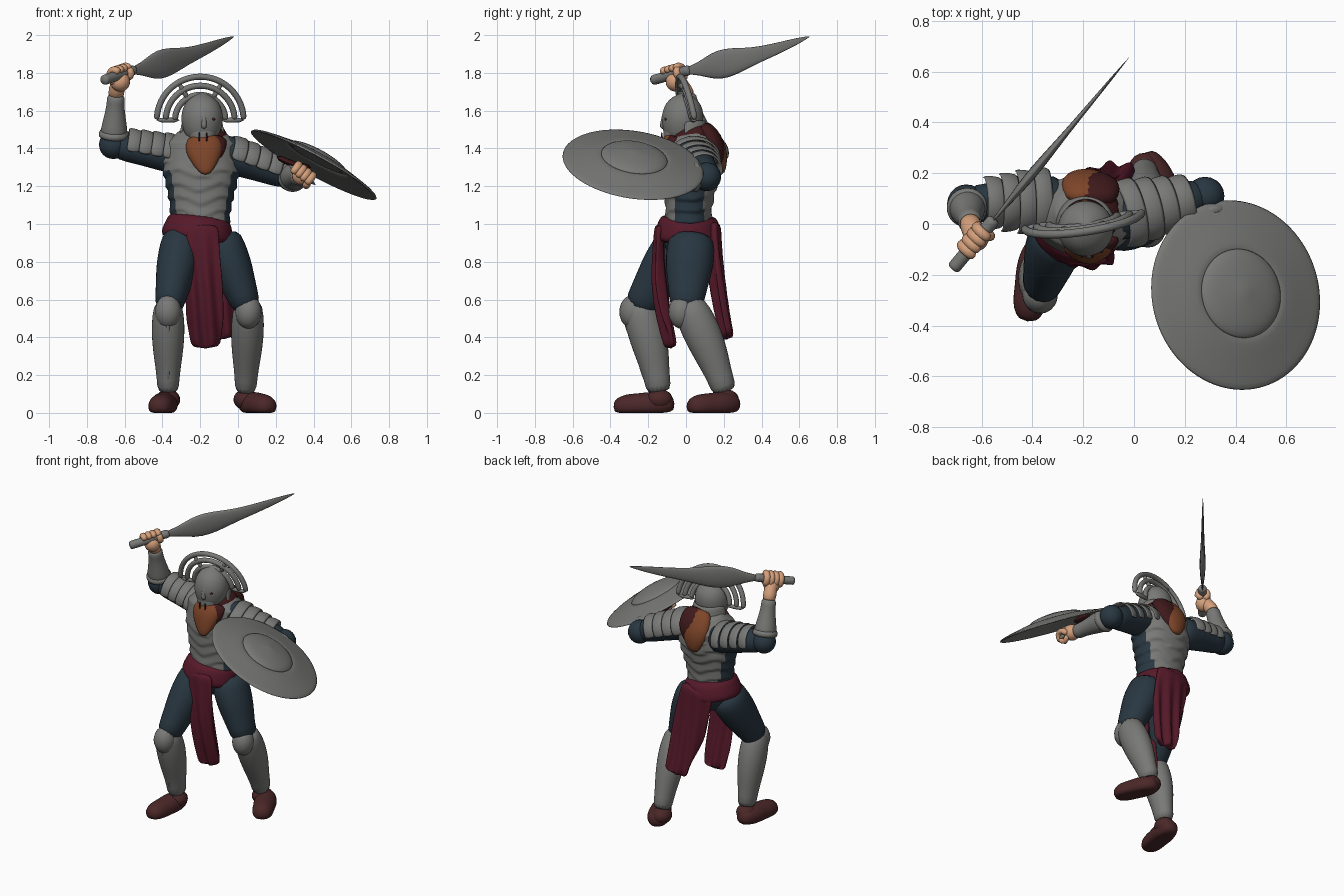
import bpy, bmesh, math
from mathutils import Vector

if "Cube" in bpy.data.objects:
    bpy.data.objects.remove(bpy.data.objects["Cube"])


def material(name, *rgb):
    made = bpy.data.materials.new(name)
    made.use_nodes = True
    made.diffuse_color = (*rgb, 1)
    made.node_tree.nodes["Principled BSDF"].inputs["Base Color"].default_value = (*rgb, 1)
    return made


steel = material("steel grey", .19, .19, .185)
blue = material("dark blue cloth", .022, .038, .053)
maroon = material("maroon cloth", .095, .01, .023)
leather = material("brown leather", .07, .02, .021)
skin = material("skin", .66, .35, .2)
hair = material("ginger hair", .21, .06, .022)
dark = material("dark red lining", .05, .01, .011)
X, Y, Z = Vector((1, 0, 0)), Vector((0, 1, 0)), Vector((0, 0, 1))


def finish(name, bm, mat, thick=0, smooth=True):
    bmesh.ops.recalc_face_normals(bm, faces=bm.faces)
    mesh = bpy.data.meshes.new(name)
    bm.to_mesh(mesh)
    bm.free()
    mesh.materials.append(mat)
    for face in mesh.polygons:
        face.use_smooth = True
    ob = bpy.data.objects.new(name, mesh)
    bpy.context.collection.objects.link(ob)
    if thick:
        shell = ob.modifiers.new("thickness", 'SOLIDIFY')
        shell.thickness, shell.offset = thick, 0
    if smooth:
        ob.modifiers.new("smooth", 'SUBSURF').levels = 1
    return ob


def loft(name, points, radii, mat, depth=1, hint=X, sides=16, arc=0, cap=True, thick=0):
    """Skin ellipses along points; radii lie along the hint, arc opens the section."""
    bm, rows = bmesh.new(), []
    last = len(points) - 1
    for i, (point, radius) in enumerate(zip(points, radii)):
        tangent = (points[min(i + 1, last)] - points[max(i - 1, 0)]).normalized()
        u = (hint - tangent * hint.dot(tangent)).normalized()
        v = tangent.cross(u) * depth
        if arc:
            angles = [math.radians(arc) * (2 * k / sides - 1) for k in range(sides + 1)]
        else:
            angles = [math.tau * k / sides for k in range(sides)]
        rows.append([bm.verts.new(point + (u * math.cos(a) + v * math.sin(a)) * radius) for a in angles])
    count = len(rows[0])
    for low, high in zip(rows, rows[1:]):
        for k in range(count - 1 if arc else count):
            j = (k + 1) % count
            bm.faces.new((low[k], low[j], high[j], high[k]))
    if cap and not arc:
        bm.faces.new(rows[0])
        bm.faces.new(rows[-1])
    return finish(name, bm, mat, thick)


def part(name, start, end, radii, mat, bow=Vector(), fine=1, **options):
    """Loft with evenly spaced radii between two points, bowed sideways in the middle."""
    start, end = Vector(start), Vector(end)
    steps = (len(radii) - 1) * fine
    points, sizes = [], []
    for i in range(steps + 1):
        t = i / steps
        k = min(i // fine, len(radii) - 2)
        points.append(start.lerp(end, t) + bow * math.sin(math.pi * t))
        sizes.append(radii[k] + (radii[k + 1] - radii[k]) * (i / fine - k))
    return loft(name, points, sizes, mat, **options)


def rod(name, points, radius, mat, **options):
    return loft(name, points, [radius] * len(points), mat, **options)


def ball(name, loc, size, mat):
    bm = bmesh.new()
    bmesh.ops.create_uvsphere(bm, u_segments=20, v_segments=12, radius=1)
    for vert in bm.verts:
        vert.co = Vector(loc) + Vector(a * b for a, b in zip(vert.co, size))
    return finish(name, bm, mat, smooth=False)


def hand(side, center, axis, back):
    """Fist closed around an axis, with the wrist towards back."""
    back = (back - axis * back.dot(axis)).normalized()
    out = axis.cross(back)
    for i in range(4):
        knuckle = center + axis * (i - 1.5) * .031
        curl = [knuckle + (back * math.cos(a) + out * math.sin(a)) * .042 for a in range(5)]
        rod(f"{side}_finger_{i + 1}", curl, .023, skin, hint=axis, sides=8)
    tip = center + axis * .05
    rod(f"{side}_thumb", [tip + back * .04, tip - out * .05, tip - back * .04], .022, skin, hint=axis, sides=8)
    ball(f"{side}_palm", center + back * .04, [.052] * 3, skin)


# Torso: wavy steel bands in front and back, cloth at the flanks
torso = part("cuirass", (-.2, .01, 1), (-.19, .06, 1.5), (.15, .155, .17, .19, .2, .2, .11), steel,
             bow=Y * -.01, fine=7, depth=.76, sides=40)
torso.data.materials.append(blue)
for vert in torso.data.vertices:
    x, y, z = vert.co.x + .2, vert.co.y, vert.co.z
    if z < 1.34:
        wave = (z + .02 * math.cos(x * 28)) / .07
        push = 1 + .09 * (1 - wave % 1)
        vert.co.x, vert.co.y = x * push - .2, y * push
for face in torso.data.polygons:
    c = face.center
    if abs(c.y - .02) < .075 and c.z < 1.28 and abs(c.x + .2) > .1:
        face.material_index = 1

# Beard and hair, each backed by a dark lining towards the left
part("beard", (-.185, -.06, 1.47), (-.17, -.15, 1.26), (.08, .1, .1, .08, .055, .02), hair, depth=.55)
part("back_hair", (-.19, .09, 1.53), (-.19, .19, 1.26), (.07, .095, .1, .07, .03), hair, bow=Y * .03, depth=.5)
part("neck_lining", (-.17, .04, 1.42), (-.18, .02, 1.53), (.145, .12, .07), dark)
part("beard_lining", (-.15, -.05, 1.47), (-.15, -.1, 1.33), (.09, .095, .08, .05), dark, depth=.5)
part("hair_lining", (-.15, .08, 1.53), (-.16, .18, 1.3), (.07, .1, .1, .07, .03), dark, bow=Y * .025, depth=.55)

# Helmet with long face plate and neck guard
head = Vector((-.19, 0, 1.55))
part("helmet", head - Y * .035 - Z * .12, head + Z * .15, (.06, .09, .103, .112, .11, .1, .075, .01), steel, sides=24)
part("neck_guard", head - Z * .1, head, (.12, .108, .1), steel, hint=Y, arc=95, thick=.014)
part("nose_guard", head + Vector((.01, -.112, .05)), head + Vector((.01, -.126, -.05)), (.012, .014, .02), steel, sides=8)
part("face_plate", head + Vector((0, -.06, -.02)), head + Vector((.005, -.08, -.15)), (.075, .073, .065, .04), steel,
     depth=.75)
for turn in (-1, 1):
    ball("eye_slot", head + Vector((turn * .04 + .01, -.105, .005)), (.02, .01, .009), dark)
    slot = head + X * (turn * .02 + .005) - Y * .128
    rod("mouth_slot", [slot - Z * .06, slot - Z * .12], .006, dark, sides=8)


# Transverse crest of three arches and four spokes
def crest(radius, turn):
    x, z = radius * math.cos(turn), radius * math.sin(turn)
    return head + Vector((x - .01, x * .14 - z * .2 + .015, z))


for radius in (.134, .183, .231):
    rod("crest_arch", [crest(radius, math.pi * i / 18) for i in range(19)], .018, steel, hint=Y, sides=8)
for i in range(4):
    rod("crest_spoke", [crest(radius, math.pi * i / 3) for radius in (.1, .24)], .016, steel, hint=Y, sides=8)

# Joints of the pose
pose = {
    "right": dict(shoulder=(-.36, .09, 1.37), elbow=(-.66, .08, 1.42), wrist=(-.645, 0, 1.7),
                  hip=(-.29, 0, .95), knee=(-.37, -.26, .6), ankle=(-.37, -.14, .1),
                  heel=(-.375, -.06, .05), toe=(-.42, -.385, .03)),
    "left": dict(shoulder=(-.03, .04, 1.36), elbow=(.28, .11, 1.25), wrist=(.33, -.2, 1.25),
                 hip=(-.1, .03, .95), knee=(.055, 0, .6), ankle=(.04, .21, .1),
                 heel=(.035, .28, .05), toe=(.17, .01, .03)),
}

# Sword line and shield grip line
hilt, blade = Vector((-.716, -.18, 1.76)), Vector((.7, .84, .235)).normalized()
grip, slope = Vector((.34, -.25, 1.26)), Vector((.8, 0, -.6))
holds = {"right": (hilt + blade * .15, blade), "left": (grip, slope)}

for side, joints in pose.items():
    j = {key: Vector(value) for key, value in joints.items()}
    upper = lambda t: j["shoulder"].lerp(j["elbow"], t)
    fore = lambda t: j["elbow"].lerp(j["wrist"], t)

    # Arm
    part(f"{side}_sleeve", upper(-.3), j["elbow"], (.1, .1, .095, .085, .08, .07), blue, hint=Z)
    ball(f"{side}_elbow", j["elbow"], [.076] * 3, blue)
    for i in range(4):
        t = i * .21 - .1
        part(f"{side}_shoulder_plate_{i + 1}", upper(t), upper(t + .25), (.1 - i * .003, .109 - i * .003), steel,
             depth=1.25 - i * .07, hint=Z, sides=14, arc=105, thick=.016)
    part(f"{side}_vambrace", fore(.12), fore(.97), (.076, .072, .062, .053, .046, .052), steel)
    part(f"{side}_vambrace_cuff", fore(.1), fore(.3), (.08, .085, .074), steel)
    center, axis = holds[side]
    rod(f"{side}_wrist", [fore(.9), j["wrist"], center], .043, skin)
    hand(side, center, axis, j["elbow"] - j["wrist"])

    # Leg
    part(f"{side}_thigh", j["hip"], j["knee"] - Z * .06, (.105, .113, .113, .1, .085, .075), blue, depth=1.15)
    part(f"{side}_greave", j["ankle"], j["knee"], (.06, .06, .073, .084, .09, .086, .07), steel,
         bow=Y * .012, depth=1.15)
    ball(f"{side}_knee_plate", j["knee"] - Y * .02 - Z * .065, (.07, .073, .09), steel)
    part(f"{side}_shin_ridge", j["knee"].lerp(j["ankle"], .2) - Y * .095, j["knee"].lerp(j["ankle"], .9) - Y * .06,
         (.012, .012, .01), steel, bow=Y * .012, sides=8)

    # Shoe, flattened on the ground
    shoe = part(f"{side}_shoe", j["heel"], j["toe"], (.04, .062, .072, .074, .07, .07, .064, .035), leather,
                hint=(j["toe"] - j["heel"]).cross(Z), depth=.95)
    for vert in shoe.data.vertices:
        vert.co.z = max(vert.co.z, 0)
    ball(f"{side}_shoe_collar", j["ankle"] - Z * .03, (.064, .07, .055), leather)

# Leaf-bladed sword
part("sword_grip", hilt, hilt + blade * .27, [.028] * 12, steel, hint=Z, sides=12)
part("sword_blade", hilt + blade * .23, hilt + blade * 1.12, (.02, .035, .08, .088, .07, .05, .04, .03, .02, .002),
     steel, bow=Z * -.022, depth=.25, hint=Z, sides=8)

# Round shield with raised boss, grip and strap
rim, normal = Vector((.4, -.28, 1.312)), Vector((.47, .14, .87)).normalized()
part("shield", rim, rim + normal * .045, (.38, .33, .28, .23, .17), steel, sides=48, cap=False, thick=.014)
part("shield_boss", rim + normal * .035, rim + normal * .088, (.18, .18, .168, .145, .1, .001), steel, sides=40)
rod("shield_grip", [grip - slope * .1, grip + slope * .1], .018, steel, hint=Y, sides=10)
part("shield_strap", (.2, -.1, 1.36), (.39, -.1, 1.3), (.07, .07, .07), dark, bow=Z * -.02, hint=Y, depth=.25)

# Waist wrap and hanging cloths
part("pelvis", (-.2, .01, 1), (-.19, .02, .8), (.14, .15, .08), blue)
part("waist_wrap", (-.22, .01, .9), (-.2, .015, 1.05), (.185, .195, .185, .172, .155), maroon, depth=.93, sides=24)
cloths = (part("front_cloth", (-.19, -.14, 1), (-.17, -.08, .34), (.085, .09, .1, .1, .075), maroon,
               bow=Y * -.03, fine=3, depth=.3, sides=32),
          part("back_cloth", (-.2, .15, 1), (-.07, .22, .39), (.12, .125, .12, .1, .08), maroon,
               bow=Y * -.02, fine=3, depth=.3, sides=32))
for cloth in cloths:
    for vert in cloth.data.vertices:
        fall = min(1, (1 - vert.co.z) * 3)
        vert.co.y += .018 * fall * math.sin(vert.co.x * 75 + vert.co.z * 6)
